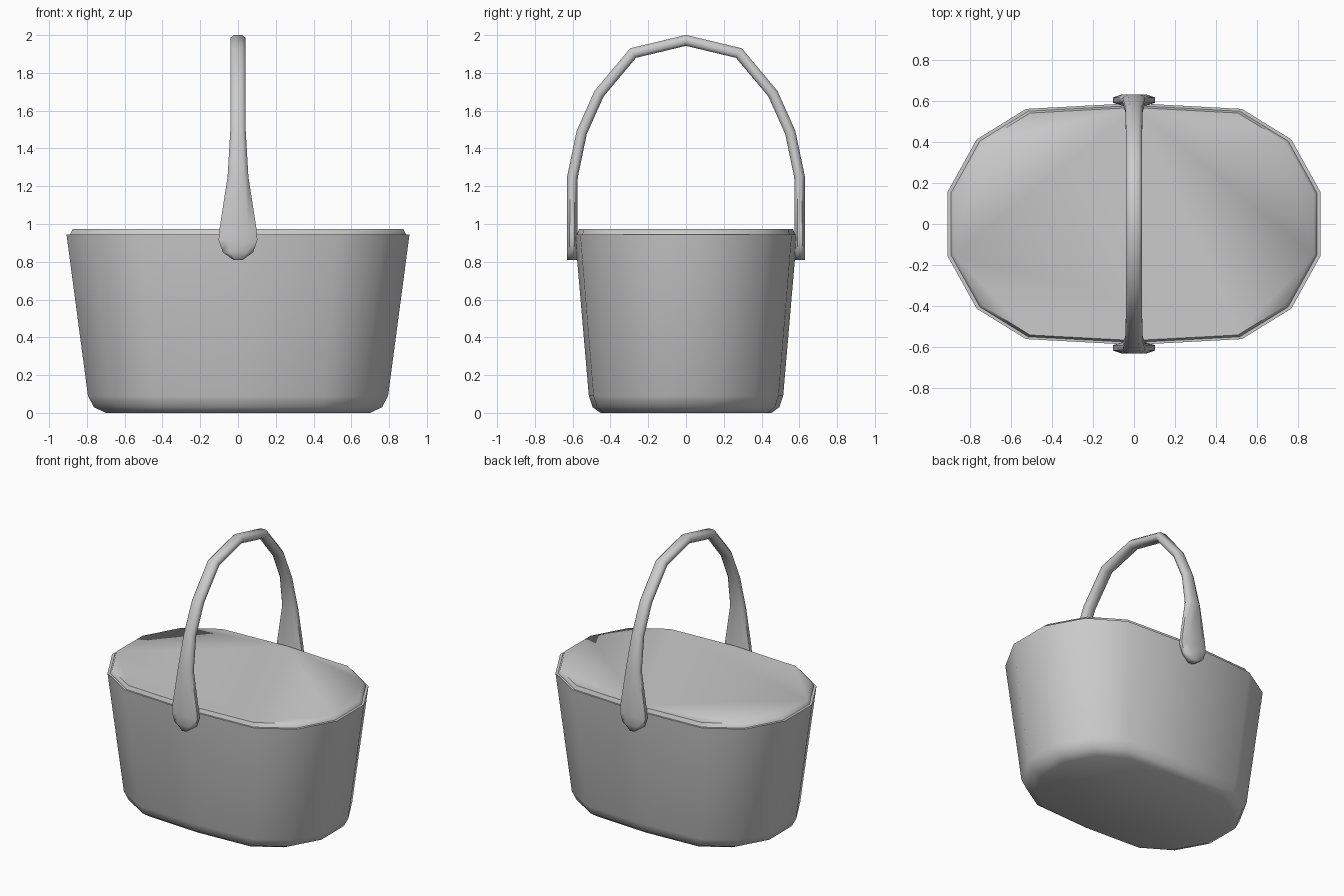
import bpy, bmesh, math
from mathutils import Vector

cube = bpy.data.objects.get("Cube")
if cube:
    bpy.data.objects.remove(cube, do_unlink=True)

# One grey for the whole basket
GREY = (0.6, 0.6, 0.6, 1.0)
grey = bpy.data.materials.new("plain grey")
grey.use_nodes = True
grey.diffuse_color = GREY
grey.node_tree.nodes["Principled BSDF"].inputs["Base Color"].default_value = GREY


def loft(name, rings, cap_start=True, cap_end=True):
    """Skin a list of closed rings and smooth everything but hard corners."""
    bm = bmesh.new()
    loops = [[bm.verts.new(p) for p in ring] for ring in rings]
    n = len(loops[0])
    for a, b in zip(loops, loops[1:]):
        for i in range(n):
            j = (i + 1) % n
            bm.faces.new((a[i], a[j], b[j], b[i]))
    if cap_start:
        bm.faces.new(loops[0][::-1])
    if cap_end:
        bm.faces.new(loops[-1])
    bmesh.ops.recalc_face_normals(bm, faces=bm.faces)
    mesh = bpy.data.meshes.new(name)
    bm.to_mesh(mesh)
    bm.free()
    mesh.materials.append(grey)
    obj = bpy.data.objects.new(name, mesh)
    bpy.context.collection.objects.link(obj)
    bpy.ops.object.select_all(action="DESELECT")
    obj.select_set(True)
    bpy.context.view_layer.objects.active = obj
    bpy.ops.object.shade_smooth_by_angle(angle=math.radians(65))
    return obj


# Fourteen-sided oval plan, mirrored from one quadrant
quarter = [(0.908, 0.155), (0.765, 0.412), (0.525, 0.56)]
half = quarter + [(0, 0.588)] + [(-x, y) for x, y in reversed(quarter)]
plan = half + [(-x, -y) for x, y in half]


def plan_ring(scale, z):
    return [(x * scale, y * scale, z) for x, y in plan]


# Tapered body with a rounded foot
body_profile = [(0.77, 0), (0.84, 0.03), (0.875, 0.09), (1, 0.945)]
loft("basket_body", [plan_ring(s, z) for s, z in body_profile])

# Shallow lid set just inside the rim
loft("lid", [plan_ring(0.98, 0.945), plan_ring(0.964, 0.973)], cap_start=False)

# Handle path: y, z and half width, from one rounded foot up to the crown
side = [(0.603, 0.81, 0.025), (0.603, 0.85, 0.08), (0.603, 0.915, 0.103),
        (0.603, 0.98, 0.097), (0.601, 1.25, 0.055), (0.552, 1.485, 0.041),
        (0.46, 1.69, 0.04), (0.28, 1.905, 0.04)]
path = side + [(0, 1.972, 0.04)] + [(-y, z, w) for y, z, w in reversed(side)]
section = [(1, 0.45), (0.55, 1), (-0.55, 1), (-1, 0.45),
           (-1, -0.45), (-0.55, -1), (0.55, -1), (1, -0.45)]
DEPTH = 0.028

points = [Vector((0, y, z)) for y, z, w in path]
rings = []
for i, p in enumerate(points):
    before = (p - points[max(i - 1, 0)]).normalized()
    after = (points[min(i + 1, len(points) - 1)] - p).normalized()
    along = (before + after).normalized()
    # Widen the mitre so that the bar keeps its thickness at bends
    stretch = 1 / max(along.dot(before), along.dot(after))
    out = Vector((0, along.z, -along.y)) * DEPTH * stretch
    rings.append([p + Vector((path[i][2] * u, 0, 0)) + out * v for u, v in section])
loft("handle", rings)
